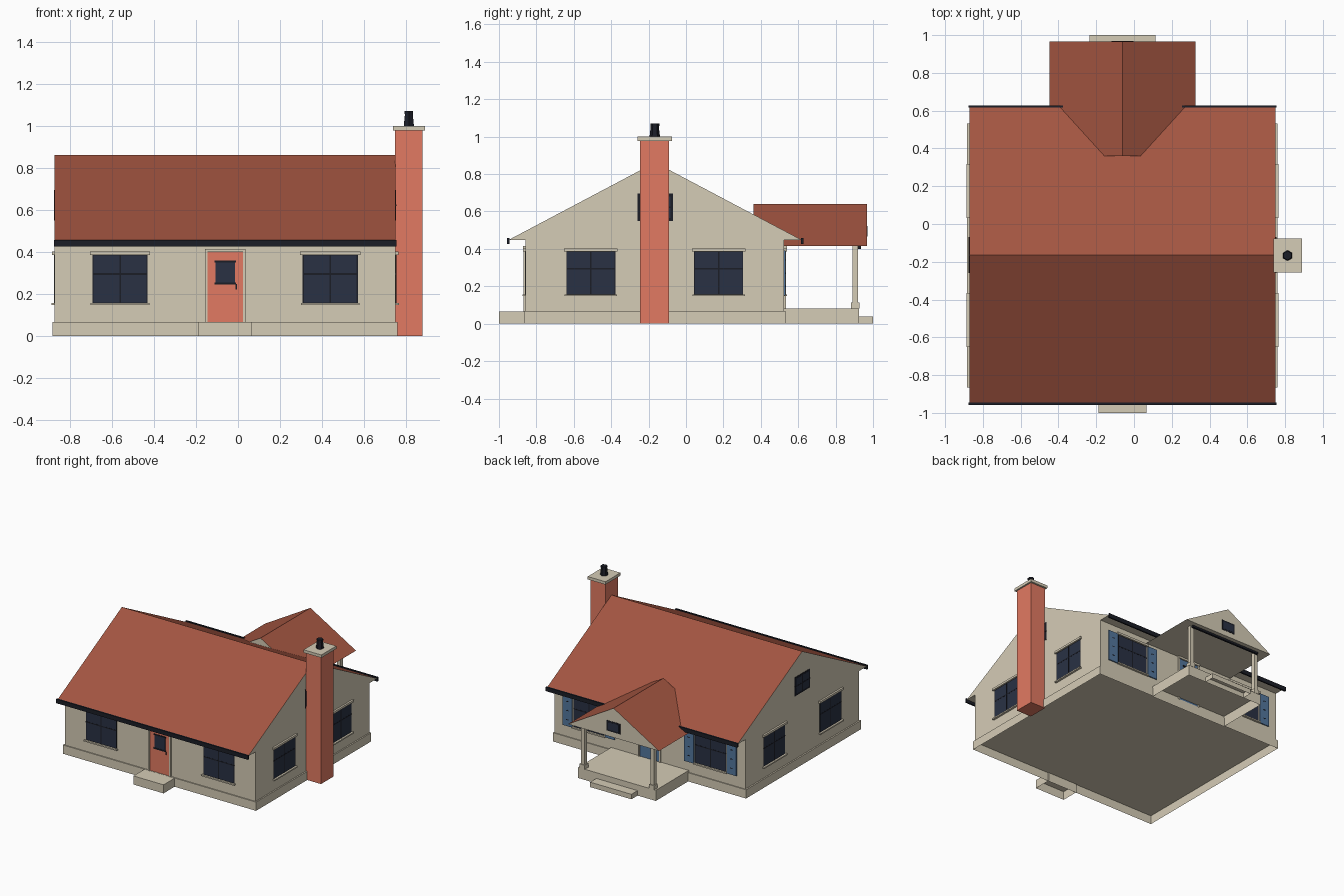
import bpy, bmesh
from mathutils import Vector

old = bpy.data.objects.get("Cube")
if old:
    bpy.data.objects.remove(old, do_unlink=True)


def material(name, rgb):
    lin = [((c / 255 + 0.055) / 1.055) ** 2.4 for c in rgb] + [1]
    m = bpy.data.materials.new(name)
    m.use_nodes = True
    m.diffuse_color = lin
    m.node_tree.nodes["Principled BSDF"].inputs["Base Color"].default_value = lin
    return m


STONE = material("stone_beige", (213, 204, 182))
ROOF = material("roof_tile_red", (163, 85, 65))
BRICK = material("brick_red", (226, 122, 98))
GLASS = material("glass_navy", (41, 49, 68))
BLACK = material("trim_black", (27, 29, 38))
BLUE = material("painted_blue", (84, 119, 158))

CX, RIDGE_Y = -0.061, -0.165      # house axis and ridge line
X0, X1, Y0, Y1 = -0.872, 0.75, -0.858, 0.525


def finish(name, bm, *mats):
    bmesh.ops.recalc_face_normals(bm, faces=bm.faces)
    me = bpy.data.meshes.new(name)
    bm.to_mesh(me)
    bm.free()
    for m in mats:
        me.materials.append(m)
    ob = bpy.data.objects.new(name, me)
    bpy.context.collection.objects.link(ob)
    return ob


def box(name, lo, hi, mat, hollow=False):
    """Box between two corners; a hollow one has no bottom."""
    bm = bmesh.new()
    bmesh.ops.create_cube(bm, size=1)
    if hollow:
        bm.normal_update()
        bottom = [f for f in bm.faces if f.normal.z < -0.5]
        bmesh.ops.delete(bm, geom=bottom, context="FACES_ONLY")
    for v in bm.verts:
        v.co = Vector([l + (c + 0.5) * (h - l) for c, l, h in zip(v.co, lo, hi)])
    return finish(name, bm, mat)


def gable(name, points, sweep):
    """Triangle swept along a vector; sloping faces are tiled."""
    bm = bmesh.new()
    face = bm.faces.new([bm.verts.new(p) for p in points])
    out = bmesh.ops.extrude_face_region(bm, geom=[face])
    verts = [g for g in out["geom"] if isinstance(g, bmesh.types.BMVert)]
    bmesh.ops.translate(bm, vec=sweep, verts=verts)
    bmesh.ops.recalc_face_normals(bm, faces=bm.faces)
    bm.normal_update()
    for f in bm.faces:
        f.material_index = 1 if f.normal.z > 0.1 else 0
    return finish(name, bm, STONE, ROOF)


def on_wall(side, name, u0, u1, z0, z1, depth, mat, base=None):
    """Box lying on one outer wall, u along the wall and depth outward."""
    plane = {"front": Y0, "back": Y1, "left": X1, "right": X0}[side]
    plane = plane if base is None else base
    sign = -1 if side in ("front", "right") else 1
    a, b = sorted((plane - sign * 0.004, plane + sign * depth))
    if side in ("front", "back"):
        return box(name, (u0, a, z0), (u1, b, z1), mat)
    return box(name, (a, u0, z0), (b, u1, z1), mat)


def pane(side, name, u, w, z0, z1, t, base=None):
    """Glass pane inside a dark border of width t."""
    h = w / 2
    on_wall(side, name + "_border", u - h, u + h, z0, z1, 0.0015, BLACK, base)
    on_wall(side, name + "_glass", u - h + t, u + h - t, z0 + t, z1 - t, 0.0025, GLASS, base)


def bars(side, name, u, w, z0, z1, bar_z, t):
    on_wall(side, name + "_upright_bar", u - t, u + t, z0, z1, 0.0035, BLACK)
    on_wall(side, name + "_cross_bar", u - w / 2, u + w / 2, bar_z - t, bar_z + t, 0.0035, BLACK)


def window(side, name, u):
    pane(side, name, u, 0.262, 0.155, 0.388, 0.005)
    bars(side, name, u, 0.262, 0.155, 0.388, 0.295, 0.004)
    on_wall(side, name + "_lintel", u - 0.143, u + 0.143, 0.386, 0.402, 0.014, STONE)
    on_wall(side, name + "_sill", u - 0.14, u + 0.14, 0.147, 0.157, 0.016, STONE)


def door(side, name, mat, handle_u):
    on_wall(side, name + "_panel", CX - 0.084, CX + 0.084, 0.065, 0.4, 0.003, mat)
    for s in (-1, 1):
        e = CX + s * 0.09
        on_wall(side, name + "_jamb", e - 0.006, e + 0.006, 0.065, 0.4, 0.01, STONE)
    on_wall(side, name + "_lintel", CX - 0.096, CX + 0.096, 0.4, 0.415, 0.014, STONE)
    on_wall(side, name + "_glass", CX - 0.046, CX + 0.046, 0.25, 0.355, 0.005, GLASS)
    for z in (0.249, 0.355):
        on_wall(side, name + "_glass_rail", CX - 0.052, CX + 0.052, z - 0.005, z + 0.005, 0.007, BLACK)
    on_wall(side, name + "_handle", handle_u - 0.003, handle_u + 0.003, 0.222, 0.247, 0.008, BLACK)


# House body, open plinth and main roof
box("walls", (X0, Y0, 0.064), (X1, Y1, 0.452), STONE)
box("plinth", (X0 - 0.011, Y0 - 0.008, 0), (X1 + 0.01, Y1 + 0.007, 0.067), STONE, True)
gable("main_roof",
      [(X0, -0.95, 0.447), (X0, RIDGE_Y, 0.862), (X0, 0.62, 0.447)], (X1 - X0, 0, 0))
for name, y in (("front_gutter", -0.951), ("back_gutter", 0.622)):
    box(name, (X0 - 0.004, y - 0.006, 0.425), (X1 + 0.004, y + 0.006, 0.457), BLACK)

# Windows, attic windows and doors
for s in (-1, 1):
    window("front", "front_window", CX + s * 0.5)
    window("back", "back_window", CX + s * 0.517)
    for side in ("left", "right"):
        window(side, side + "_window", RIDGE_Y - 0.002 + s * 0.342)
for side in ("left", "right"):
    pane(side, side + "_attic_window", RIDGE_Y, 0.19, 0.55, 0.695, 0.014)
    bars(side, side + "_attic_window", RIDGE_Y, 0.19, 0.55, 0.695, 0.622, 0.004)
door("front", "front_door", BRICK, -0.008)
door("back", "back_door", BLUE, -0.114)

# Shutters on the back windows
for w in (-0.517, 0.517):
    for s in (-1, 1):
        u = CX + w + s * 0.181
        on_wall("back", "shutter", u - 0.041, u + 0.041, 0.15, 0.39, 0.008, BLUE)
        for z in (0.2, 0.27, 0.34):
            on_wall("back", "shutter_slot", u - 0.011, u + 0.011, z - 0.003, z + 0.003, 0.009, BLACK)

# Front step
box("front_step", (CX - 0.128, -1, 0), (CX + 0.128, Y0, 0.066), STONE, True)

# Porch at the back
box("porch_deck", (CX - 0.33, Y1, 0), (CX + 0.33, 0.925, 0.082), STONE, True)
box("porch_step", (CX - 0.175, 0.925, 0), (CX + 0.175, 1, 0.038), STONE, True)
for s in (-1, 1):
    x, y = CX + s * 0.295, 0.905
    box("porch_column", (x - 0.015, y - 0.015, 0.08), (x + 0.015, y + 0.015, 0.42), STONE)
    box("porch_column_base", (x - 0.022, y - 0.022, 0.08), (x + 0.022, y + 0.022, 0.113), STONE)
box("porch_beam", (CX - 0.3, 0.92, 0.4), (CX + 0.3, 0.935, 0.417), BLACK)
gable("porch_roof",
      [(CX - 0.387, 0.967, 0.415), (CX, 0.967, 0.64), (CX + 0.387, 0.967, 0.415)],
      (0, -0.607, 0))
pane("back", "porch_gable_window", CX, 0.115, 0.455, 0.535, 0.012, 0.967)

# Chimney
box("chimney_stack", (X1 - 0.002, -0.245, 0), (0.877, -0.09, 0.985), BRICK)
box("chimney_cap", (0.738, -0.258, 0.978), (0.889, -0.076, 1.0), STONE)
for name, r0, r1, z0, z1 in (("flue", 0.028, 0.021, 0.999, 1.06),
                             ("flue_rim", 0.024, 0.024, 1.056, 1.07)):
    bm = bmesh.new()
    bmesh.ops.create_cone(bm, cap_ends=True, segments=6, radius1=r0, radius2=r1, depth=z1 - z0)
    bmesh.ops.translate(bm, vec=(0.813, -0.167, (z0 + z1) / 2), verts=bm.verts)
    finish(name, bm, BLACK)
